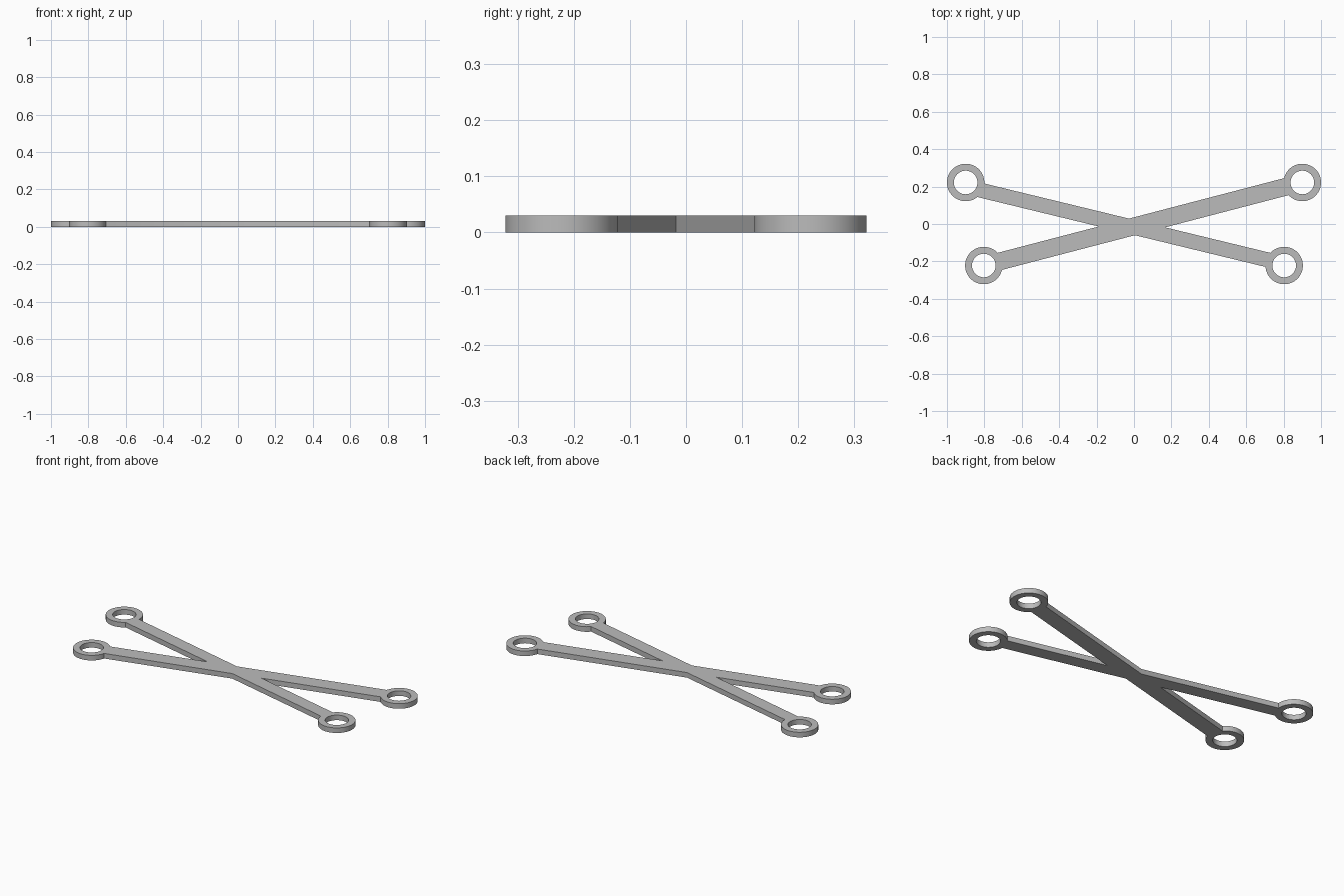
import bpy
import math
from mathutils import Vector

cube = bpy.data.objects.get("Cube")
if cube:
    bpy.data.objects.remove(cube, do_unlink=True)

THICK = 0.03
RING_R = 0.1
HOLE_R = 0.063
RINGS = [(-0.9, 0.222), (0.9, 0.222), (-0.803, -0.222), (0.803, -0.222)]

grey = bpy.data.materials.new("plain grey")
grey.use_nodes = True
grey.diffuse_color = (0.5, 0.5, 0.5, 1)
grey.node_tree.nodes["Principled BSDF"].inputs["Base Color"].default_value = (0.5, 0.5, 0.5, 1)


def disc(name, centre, radius, depth):
    bpy.ops.mesh.primitive_cylinder_add(vertices=64, radius=radius, depth=depth,
                                        location=(*centre, THICK / 2))
    ob = bpy.context.object
    ob.name = name
    ob.data.materials.append(grey)
    return ob


def bar(name, start, end, width):
    a, b = Vector(start), Vector(end)
    mid, span = (a + b) / 2, b - a
    bpy.ops.mesh.primitive_cube_add(size=1, location=(*mid, THICK / 2),
                                    rotation=(0, 0, math.atan2(span.y, span.x)))
    ob = bpy.context.object
    ob.name = name
    ob.scale = (span.length, width, THICK)
    bpy.ops.object.transform_apply(location=True, rotation=True, scale=True)
    ob.data.materials.append(grey)
    return ob


def combine(target, other, operation):
    bpy.context.view_layer.objects.active = target
    mod = target.modifiers.new(operation.lower(), 'BOOLEAN')
    mod.operation = operation
    mod.solver = 'EXACT'
    mod.object = other
    bpy.ops.object.modifier_apply(modifier=mod.name)
    bpy.data.objects.remove(other, do_unlink=True)


# Two crossing bars, the rising one a little wider
frame = bar("cross_frame", RINGS[2], RINGS[1], 0.094)
combine(frame, bar("narrow_bar", (-0.9, 0.2), (0.803, -0.213), 0.079), 'UNION')

# Mounting ring at each bar end, then its through hole
for centre in RINGS:
    combine(frame, disc("ring", centre, RING_R, THICK), 'UNION')
for centre in RINGS:
    combine(frame, disc("hole_cutter", centre, HOLE_R, THICK * 3), 'DIFFERENCE')

# Smooth ring walls, crisp edges
bpy.ops.object.select_all(action='DESELECT')
frame.select_set(True)
bpy.context.view_layer.objects.active = frame
bpy.ops.object.shade_smooth_by_angle(angle=math.radians(30))
